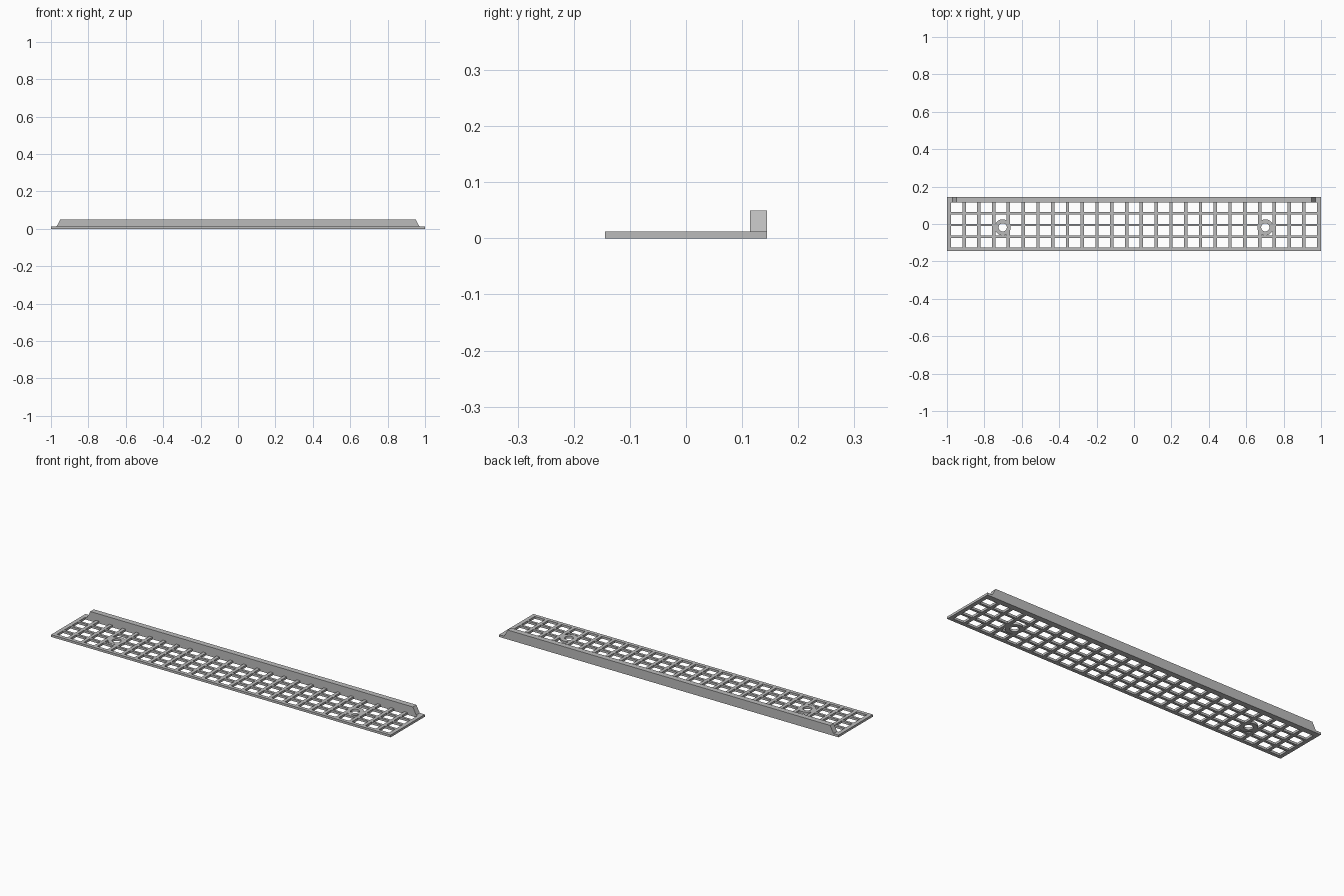
import bpy
import bmesh
import math

cube = bpy.data.objects.get("Cube")
if cube:
    bpy.data.objects.remove(cube, do_unlink=True)

HALF_Y = 0.144
THICK = 0.012
HOLE_X, PITCH_X, COLS = 0.061, 0.079, 25
HOLE_Y, PITCH_Y, ROWS = 0.050, 0.063, 4
FIRST_Y = -0.125
BOSS_X, BOSS_Y, BOSS_R, SCREW_R = 0.702, -0.018, 0.043, 0.022

grey = bpy.data.materials.new("light_grey")
grey.use_nodes = True
colour = (0.5, 0.5, 0.5, 1)
grey.diffuse_color = colour
grey.node_tree.nodes["Principled BSDF"].inputs["Base Color"].default_value = colour


def make_object(name, bm):
    bmesh.ops.recalc_face_normals(bm, faces=bm.faces)
    mesh = bpy.data.meshes.new(name)
    bm.to_mesh(mesh)
    bm.free()
    obj = bpy.data.objects.new(name, mesh)
    bpy.context.collection.objects.link(obj)
    mesh.materials.append(grey)
    return obj


def extrude_all(bm, vector):
    """Thicken every flat face into a closed solid."""
    result = bmesh.ops.extrude_face_region(bm, geom=bm.faces[:], use_keep_orig=True)
    verts = [g for g in result["geom"] if isinstance(g, bmesh.types.BMVert)]
    bmesh.ops.translate(bm, verts=verts, vec=vector)


# Grid plate: a lattice of cells with the hole cells left open
xs, ys = [-1], [-HALF_Y]
for i in range(COLS):
    centre = (i - (COLS - 1) / 2) * PITCH_X
    xs += [centre - HOLE_X / 2, centre + HOLE_X / 2]
for j in range(ROWS):
    ys += [FIRST_Y + j * PITCH_Y, FIRST_Y + j * PITCH_Y + HOLE_Y]
xs.append(1)
ys.append(HALF_Y)

bm = bmesh.new()
grid = [[bm.verts.new((x, y, 0)) for y in ys] for x in xs]
for i in range(len(xs) - 1):
    for j in range(len(ys) - 1):
        if not (i % 2 and j % 2):
            bm.faces.new((grid[i][j], grid[i + 1][j], grid[i + 1][j + 1], grid[i][j + 1]))
extrude_all(bm, (0, 0, THICK))
plate = make_object("grid_plate", bm)

# Screw bosses: round openings in the lattice filled by flat rings
for side, label in ((1, "left"), (-1, "right")):
    bm = bmesh.new()
    bmesh.ops.create_cone(bm, cap_ends=True, segments=32, radius1=BOSS_R,
                          radius2=BOSS_R, depth=0.1)
    bmesh.ops.translate(bm, verts=bm.verts, vec=(side * BOSS_X, BOSS_Y, 0))
    cutter = make_object("boss_cutter", bm)
    cutter.hide_render = True
    mod = plate.modifiers.new("boss_opening", "BOOLEAN")
    mod.operation = "DIFFERENCE"
    mod.solver = "EXACT"
    mod.object = cutter
    bpy.context.view_layer.objects.active = plate
    bpy.ops.object.modifier_apply(modifier=mod.name)
    bpy.data.objects.remove(cutter, do_unlink=True)

    bm = bmesh.new()
    loops = []
    for radius in (SCREW_R, BOSS_R):
        loops.append([bm.verts.new((side * BOSS_X + radius * math.cos(math.tau * k / 32),
                                    BOSS_Y + radius * math.sin(math.tau * k / 32), 0))
                      for k in range(32)])
    inner, outer = loops
    for k in range(32):
        n = (k + 1) % 32
        bm.faces.new((inner[k], outer[k], outer[n], inner[n]))
    extrude_all(bm, (0, 0, THICK))
    make_object(label + "_screw_boss", bm)

# Back rail: upright strip with sloped ends
bm = bmesh.new()
profile = [(-0.97, THICK), (0.97, THICK), (0.95, 0.05), (-0.95, 0.05)]
bm.faces.new([bm.verts.new((x, 0.114, z)) for x, z in profile])
extrude_all(bm, (0, HALF_Y - 0.114, 0))
make_object("back_rail", bm)
